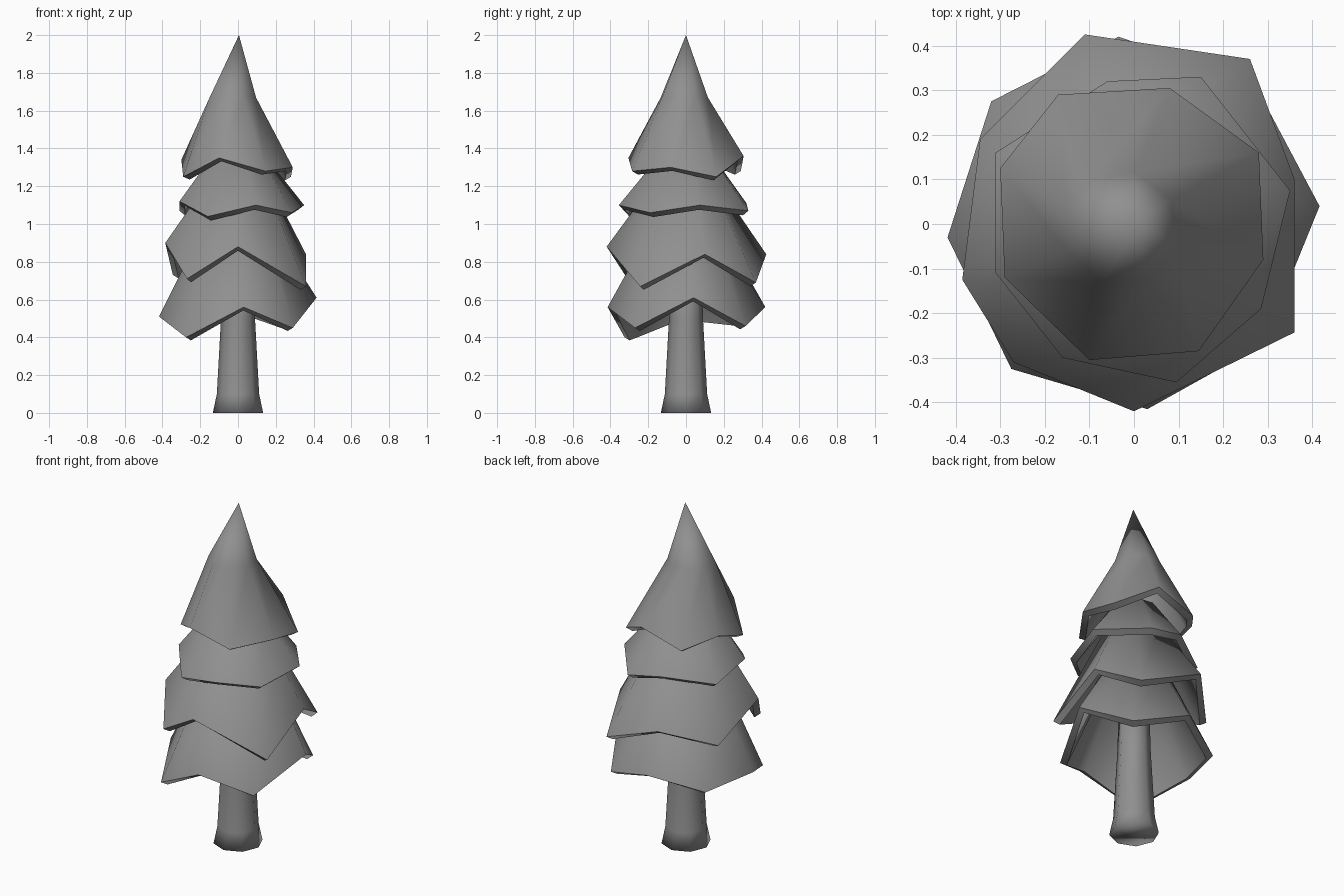
import bpy, bmesh, math

if "Cube" in bpy.data.objects:
    bpy.data.objects.remove(bpy.data.objects["Cube"])

grey = bpy.data.materials.new("grey")
grey.diffuse_color = (0.28, 0.28, 0.28, 1)
grey.use_nodes = True
grey.node_tree.nodes["Principled BSDF"].inputs["Base Color"].default_value = grey.diffuse_color


def loft(name, rings, tip=None, cap_bottom=False, thickness=0.0, sharp=75):
    """Skin a stack of point rings (bottom to top), closing the top with a cap or a tip."""
    bm = bmesh.new()
    loops = [[bm.verts.new(p) for p in ring] for ring in rings]
    n = len(loops[0])
    for a, b in zip(loops, loops[1:]):
        for i in range(n):
            j = (i + 1) % n
            bm.faces.new((a[i], a[j], b[j], b[i]))
    top = loops[-1]
    if tip:
        apex = bm.verts.new(tip)
        for i in range(n):
            bm.faces.new((top[i], top[(i + 1) % n], apex))
    else:
        bm.faces.new(top)
    if cap_bottom:
        bm.faces.new(loops[0][::-1])
    mesh = bpy.data.meshes.new(name)
    bm.to_mesh(mesh)
    bm.free()
    mesh.materials.append(grey)
    obj = bpy.data.objects.new(name, mesh)
    bpy.context.collection.objects.link(obj)
    bpy.ops.object.select_all(action='DESELECT')
    bpy.context.view_layer.objects.active = obj
    obj.select_set(True)
    if thickness:
        mod = obj.modifiers.new("thickness", 'SOLIDIFY')
        mod.thickness = thickness
        mod.offset = -1
        bpy.ops.object.modifier_apply(modifier=mod.name)
    bpy.ops.object.shade_smooth_by_angle(angle=math.radians(sharp))
    return obj


def ring_like(rim, r, z, cx=0.0, cy=0.0):
    """Even ring whose corners point the same way as the rim corners."""
    out = []
    for x, y, _ in rim:
        a = math.atan2(y, x)
        out.append((cx + r * math.cos(a), cy + r * math.sin(a), z))
    return out


# Trunk with flared foot
circle = [(math.cos(math.tau * i / 8), math.sin(math.tau * i / 8), 0) for i in range(8)]
loft("trunk", [ring_like(circle, r, z) for r, z in
               ((0.133, 0), (0.112, 0.1), (0.09, 0.5), (0.08, 0.85))],
     cap_bottom=True, sharp=180)

# Zigzag rims of the foliage tiers, counterclockwise
bottom = [(.416, .04, .61), (.27, .315, .46), (-.035, .42, .56), (-.32, .275, .48),
          (-.418, -.03, .51), (-.275, -.325, .40), (.03, -.415, .56), (.29, -.27, .45)]
lower = [(.36, .10, .84), (.26, .37, .69), (-.11, .425, .84), (-.345, .19, .73),
         (-.385, -.125, .90), (-.27, -.31, .71), (0, -.42, .88), (.36, -.243, .67)]
upper = [(.35, .075, 1.10), (.15, .33, 1.07), (-.06, .32, 1.11), (-.31, .16, 1.07),
         (-.31, -.11, 1.12), (-.16, -.30, 1.04), (.095, -.355, 1.10), (.285, -.19, 1.06)]
crown = [(.28, .16, 1.25), (.08, .305, 1.36), (-.17, .29, 1.28), (-.30, .125, 1.34),
         (-.29, -.12, 1.25), (-.10, -.305, 1.35), (.145, -.285, 1.28), (.29, -.08, 1.30)]

# Hollow foliage skirts
for name, rim, r, z in (("bottom_foliage", bottom, 0.20, 0.95),
                        ("lower_foliage", lower, 0.17, 1.22),
                        ("upper_foliage", upper, 0.13, 1.38)):
    loft(name, [rim, ring_like(rim, r, z)], thickness=0.04)

# Pointed crown
loft("crown_foliage", [crown, ring_like(crown, 0.13, 1.67, -0.03, -0.01)],
     tip=(0.005, 0, 2.0), thickness=0.04)
